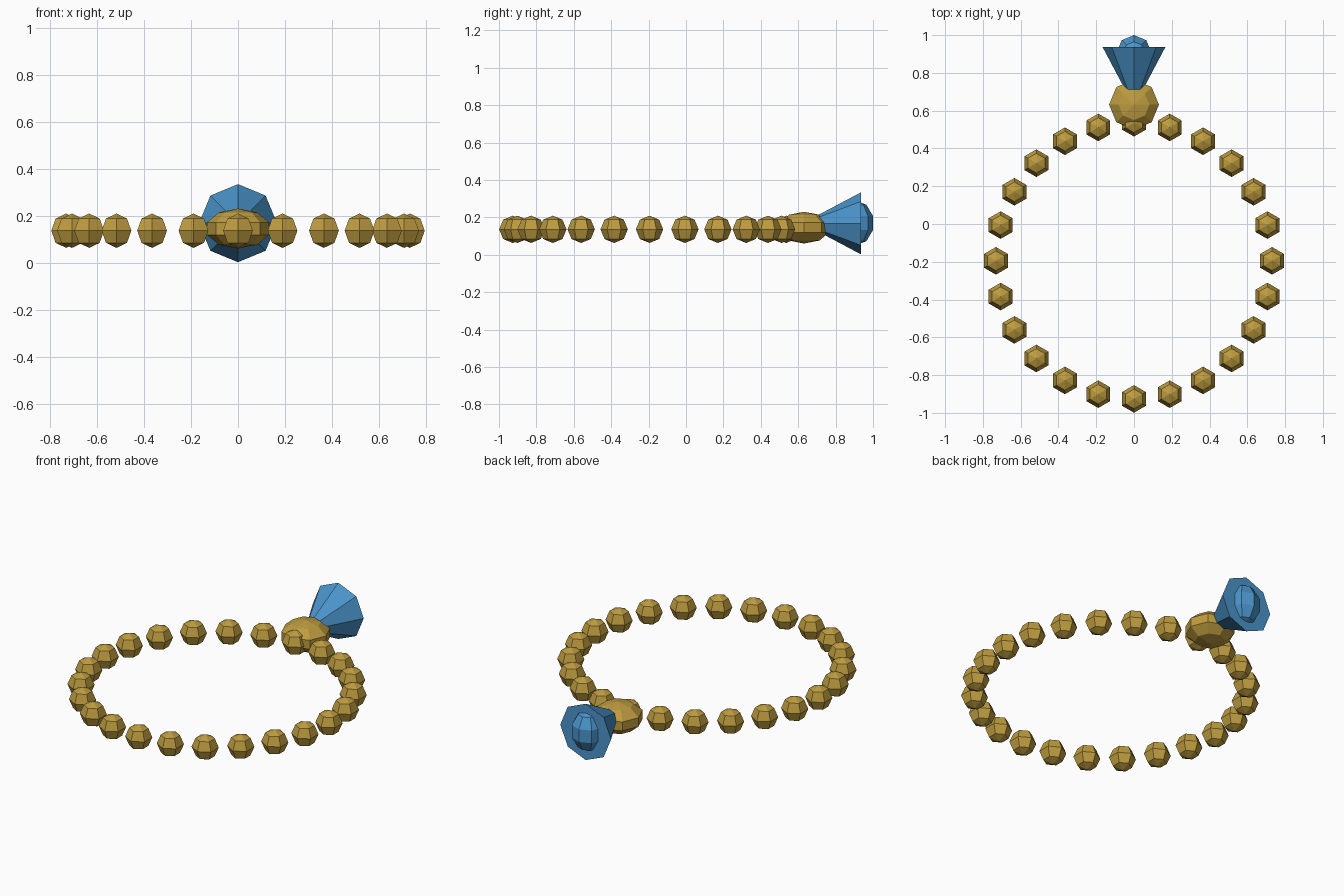
import bpy
import bmesh
from math import sin, cos, pi, radians
from mathutils import Matrix

cube = bpy.data.objects.get("Cube")
if cube:
    bpy.data.objects.remove(cube, do_unlink=True)


def make_material(name, rgb):
    mat = bpy.data.materials.new(name)
    mat.use_nodes = True
    color = (*rgb, 1.0)
    mat.diffuse_color = color
    bsdf = next(n for n in mat.node_tree.nodes if n.type == 'BSDF_PRINCIPLED')
    bsdf.inputs["Base Color"].default_value = color
    return mat


def lathe(name, profile, sides, phase, mat):
    """Mesh turned around z from (radius, height) points listed bottom to top."""
    bm = bmesh.new()
    rings = []
    for r, z in profile:
        if r < 1e-5:
            rings.append([bm.verts.new((0, 0, z))] * sides)
        else:
            angles = [phase + 2 * pi * i / sides for i in range(sides)]
            rings.append([bm.verts.new((r * cos(a), r * sin(a), z)) for a in angles])
    for low, high in zip(rings, rings[1:]):
        for i in range(sides):
            j = (i + 1) % sides
            corners = dict.fromkeys((low[i], low[j], high[j], high[i]))
            bm.faces.new(list(corners))
    # flat caps on open ends
    for ring in (rings[0], rings[-1]):
        if len(set(ring)) > 1:
            bm.faces.new(ring)
    bmesh.ops.recalc_face_normals(bm, faces=bm.faces)
    mesh = bpy.data.meshes.new(name)
    bm.to_mesh(mesh)
    bm.free()
    mesh.materials.append(mat)
    return mesh


def ball_profile(width, height, bands):
    """Half outline of a faceted ball; width is its widest radius."""
    lats = [-pi / 2 + pi * k / bands for k in range(bands + 1)]
    widest = max(cos(a) for a in lats)
    return [(width * cos(a) / widest, height * sin(a)) for a in lats]


def place(name, mesh, location, rotation=(0, 0, 0)):
    obj = bpy.data.objects.new(name, mesh)
    obj.location = location
    obj.rotation_euler = rotation
    bpy.context.collection.objects.link(obj)
    return obj


gold = make_material("gold", (0.51, 0.33, 0.05))
blue = make_material("blue", (0.07, 0.30, 0.60))

# Ring of small beads, all facing the same way
BEADS, RING_RADIUS, RING_Y, BEAD_Z = 24, 0.731, -0.195, 0.136
bead_mesh = lathe("bead", ball_profile(0.073, 0.073, 4), 6, pi / 2, gold)
for i in range(BEADS):
    a = 2 * pi * i / BEADS
    place(f"bead_{i + 1}", bead_mesh,
          (RING_RADIUS * cos(a), RING_Y + RING_RADIUS * sin(a), BEAD_Z))

# Large flattened bead at the back of the ring
large_bead = lathe("large_bead", ball_profile(0.132, 0.085, 5), 8, 0, gold)
place("large_bead", large_bead, (0, 0.632, 0.145))

# Flared pendant widening towards the back
flare = lathe("pendant_flare", [(0.033, 0.685), (0.166, 0.936)], 8, 0, blue)
place("pendant_flare", flare, (0, 0, 0.168), (radians(-90), 0, 0))

# Faceted gem set in the wide end of the pendant
gem = lathe("pendant_gem", ball_profile(0.092, 0.12, 5), 8, 0, blue)
place("pendant_gem", gem, (0, 0.908, 0.17))
